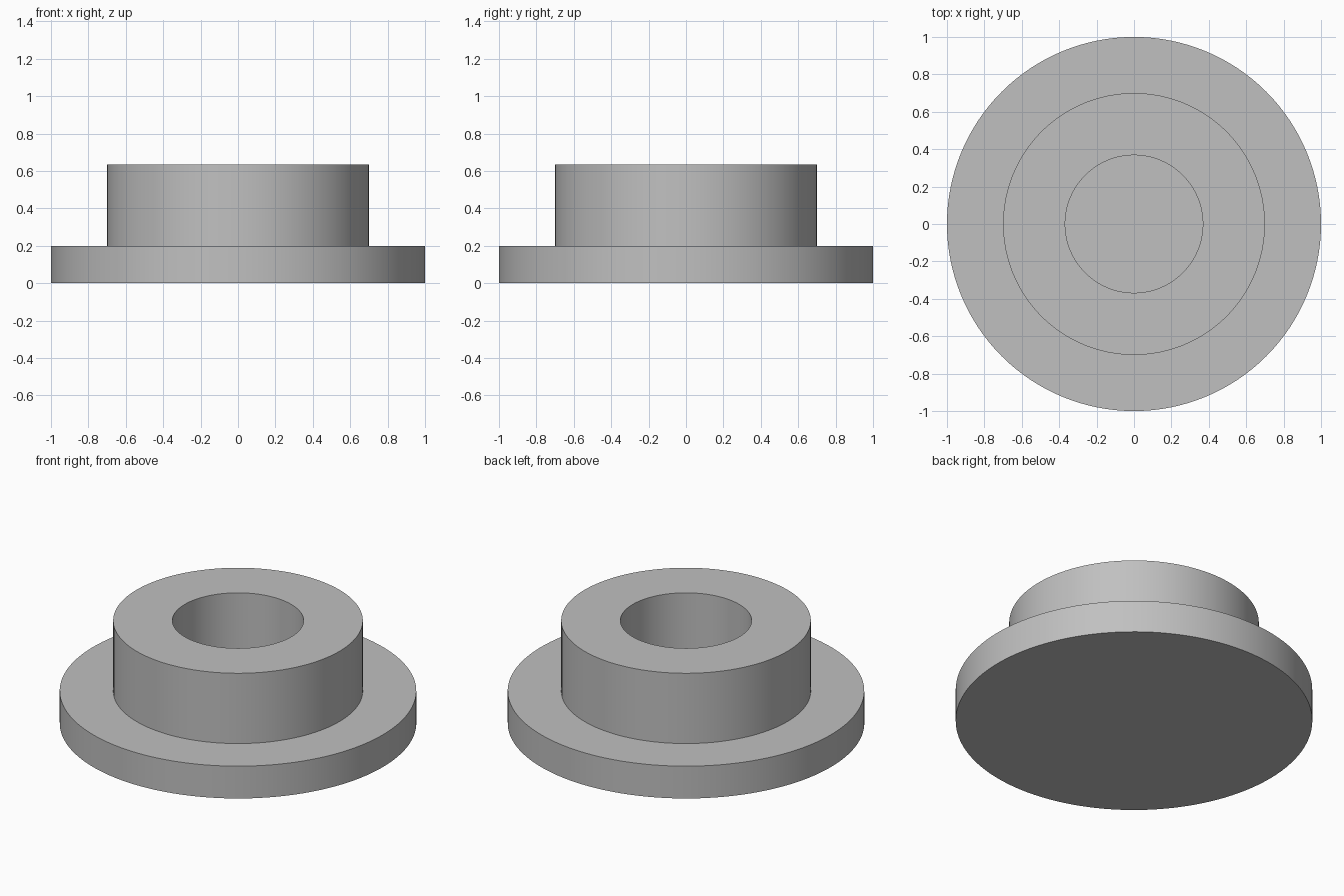
import bpy
import bmesh
import math

cube = bpy.data.objects.get("Cube")
if cube:
    bpy.data.objects.remove(cube, do_unlink=True)

SEGMENTS = 128

# Plain grey material
grey = bpy.data.materials.new("plain grey")
grey.use_nodes = True
colour = (0.53, 0.53, 0.53, 1)
grey.diffuse_color = colour
grey.node_tree.nodes["Principled BSDF"].inputs["Base Color"].default_value = colour


def lathe(name, profile):
    """Spin a radius/height profile about z into a closed solid."""
    bm = bmesh.new()
    verts = [bm.verts.new((r, 0, z)) for r, z in profile]
    edges = [bm.edges.new(pair) for pair in zip(verts, verts[1:])]
    bmesh.ops.spin(bm, geom=verts + edges, cent=(0, 0, 0), axis=(0, 0, 1),
                   angle=math.tau, steps=SEGMENTS, use_merge=True)
    bmesh.ops.remove_doubles(bm, verts=bm.verts, dist=0.0001)
    bmesh.ops.recalc_face_normals(bm, faces=bm.faces)
    mesh = bpy.data.meshes.new(name)
    bm.to_mesh(mesh)
    bm.free()
    mesh.materials.append(grey)
    obj = bpy.data.objects.new(name, mesh)
    bpy.context.collection.objects.link(obj)
    bpy.ops.object.select_all(action="DESELECT")
    obj.select_set(True)
    bpy.context.view_layer.objects.active = obj
    bpy.ops.object.shade_smooth_by_angle(angle=math.radians(30))
    return obj


flange, height = 0.2, 0.635
outer, boss, bore = 1.0, 0.7, 0.368

# Flanged bushing: wide base plate, raised boss and blind bore
lathe("flanged_bushing", [
    (0, 0), (outer, 0), (outer, flange), (boss, flange),
    (boss, height), (bore, height), (bore, flange), (0, flange),
])
